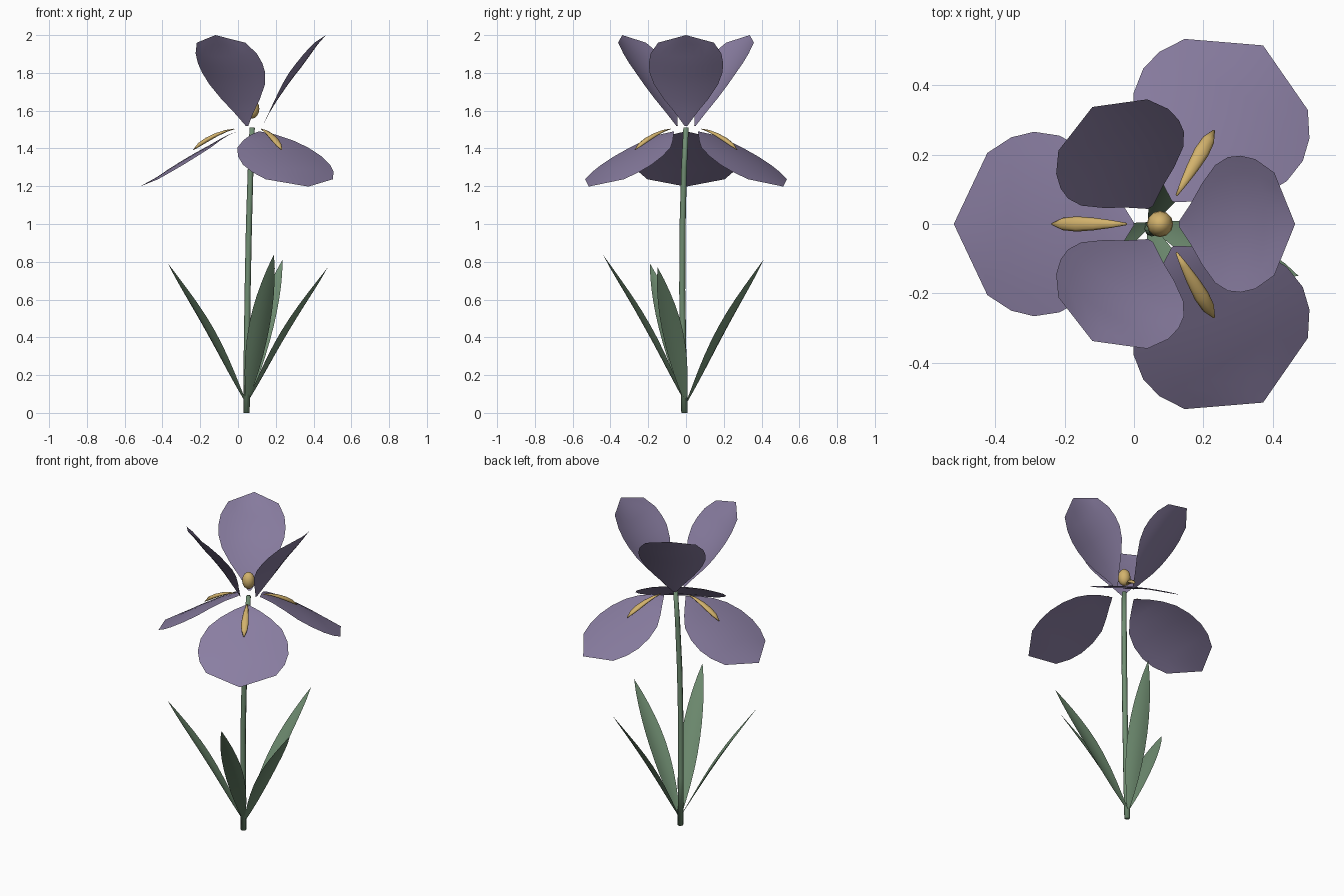
import bpy, bmesh, math
from mathutils import Vector, Matrix

if "Cube" in bpy.data.objects:
    bpy.data.objects.remove(bpy.data.objects["Cube"])


def material(name, rgb):
    m = bpy.data.materials.new(name)
    m.diffuse_color = (*rgb, 1)
    m.use_nodes = True
    m.node_tree.nodes["Principled BSDF"].inputs["Base Color"].default_value = m.diffuse_color
    return m


PURPLE = material("petal purple", (0.254, 0.209, 0.361))
GREEN = material("leaf green", (0.162, 0.270, 0.168))
YELLOW = material("pollen yellow", (0.645, 0.445, 0.150))


def finish(name, bm, mat, smooth=True):
    bmesh.ops.remove_doubles(bm, verts=bm.verts, dist=0.0005)
    me = bpy.data.meshes.new(name)
    bm.to_mesh(me)
    bm.free()
    me.materials.append(mat)
    for p in me.polygons:
        p.use_smooth = smooth
    ob = bpy.data.objects.new(name, me)
    bpy.context.collection.objects.link(ob)
    return ob


def blade(name, rows, cup, angle, origin, mat, across=8):
    """Thin curved sheet; rows are (distance out, height, half width)."""
    bm = bmesh.new()
    widest = max(r[2] for r in rows)
    turn = Matrix.Rotation(math.radians(angle), 3, 'Z')
    grid = []
    for i, (r, z, w) in enumerate(rows):
        a, b = rows[max(i - 1, 0)], rows[min(i + 1, len(rows) - 1)]
        normal = Vector((a[1] - b[1], 0, b[0] - a[0])).normalized()
        line = []
        for j in range(across + 1):
            s = 2 * j / across - 1
            p = Vector((r, s * w, z)) + normal * cup * (s * w / widest) ** 2
            line.append(bm.verts.new(turn @ p + Vector(origin)))
        grid.append(line)
    for a, b in zip(grid, grid[1:]):
        for j in range(across):
            bm.faces.new((a[j], b[j], b[j + 1], a[j + 1]))
    return finish(name, bm, mat)


def tube(name, path, mat, sides=8, flat=1.0, angle=0, origin=(0, 0, 0)):
    """Tapered sweep in the xz plane; path points are (x, y, z, radius)."""
    bm = bmesh.new()
    turn = Matrix.Rotation(math.radians(angle), 3, 'Z')
    rings = []
    for i, (x, y, z, rad) in enumerate(path):
        a, b = path[max(i - 1, 0)], path[min(i + 1, len(path) - 1)]
        t = Vector((b[0] - a[0], b[1] - a[1], b[2] - a[2])).normalized()
        side = Vector((0, 1, 0))
        up = t.cross(side).normalized()
        ring = []
        for k in range(sides):
            f = 2 * math.pi * k / sides
            p = Vector((x, y, z)) + side * rad * math.cos(f) + up * rad * flat * math.sin(f)
            ring.append(bm.verts.new(turn @ p + Vector(origin)))
        rings.append(ring)
    for a, b in zip(rings, rings[1:]):
        for k in range(sides):
            n = (k + 1) % sides
            bm.faces.new((a[k], a[n], b[n], b[k]))
    bm.faces.new(rings[0][::-1])
    bm.faces.new(rings[-1])
    bmesh.ops.recalc_face_normals(bm, faces=bm.faces)
    return finish(name, bm, mat)


CENTER = (0.075, 0, 0)

# Slightly bowed stem
tube("stem", [(0.045, -0.008, 0, 0.017), (0.047, -0.015, 0.3, 0.017),
              (0.051, -0.02, 0.65, 0.016), (0.058, -0.018, 1.0, 0.016),
              (0.067, -0.01, 1.3, 0.015), (0.075, 0, 1.51, 0.014)], GREEN)

# Drooping lower petals, each with a beard
FALL = [(0.075, 1.49, 0.004), (0.12, 1.475, 0.075), (0.17, 1.45, 0.15),
        (0.225, 1.418, 0.215), (0.30, 1.377, 0.255), (0.375, 1.333, 0.266),
        (0.44, 1.292, 0.25), (0.505, 1.248, 0.205), (0.595, 1.198, 0)]
BEARD = [(0.095, 0, 1.503, 0.003), (0.14, 0, 1.492, 0.011), (0.19, 0, 1.472, 0.018),
         (0.24, 0, 1.446, 0.022), (0.28, 0, 1.42, 0.018), (0.312, 0, 1.392, 0.003)]
for i, angle in enumerate((180, 60, -60), 1):
    blade(f"lower_petal_{i}", FALL, -0.022, angle, CENTER, PURPLE)
    tube(f"beard_{i}", BEARD, YELLOW, flat=0.55, angle=angle, origin=CENTER)

# Upright cupped upper petals
STANDARD = [(0.055, 1.52, 0.008), (0.092, 1.59, 0.06), (0.132, 1.655, 0.118),
            (0.18, 1.725, 0.17), (0.222, 1.782, 0.193), (0.26, 1.83, 0.197),
            (0.30, 1.885, 0.187), (0.345, 1.948, 0.148), (0.39, 2.0, 0)]
for i, angle in enumerate((0, 120, 240), 1):
    blade(f"upper_petal_{i}", STANDARD, 0.034, angle, CENTER, PURPLE)

# Pollen bud in the middle
bm = bmesh.new()
bmesh.ops.create_uvsphere(bm, u_segments=12, v_segments=8, radius=1,
                          matrix=Matrix.Translation((0.075, 0, 1.61)) @ Matrix.Diagonal((0.038, 0.038, 0.052, 1)))
finish("pollen_bud", bm, YELLOW)

# Long pointed leaves around the stem base: tip x, y, z
for i, (x, y, z) in enumerate([(-0.37, -0.19, 0.79), (0.19, -0.44, 0.838),
                               (0.235, 0.41, 0.81), (0.475, -0.15, 0.77)], 1):
    dx, dy = x - 0.045, y
    reach = math.hypot(dx, dy)
    rows = []
    for k in range(11):
        t = k / 10
        width = 0.058 * math.sin(math.pi * t ** 0.95) ** 0.85 if 0 < k < 10 else 0.006 * (1 - t)
        rows.append((reach * t, 0.05 + (z - 0.05) * t + 0.02 * math.sin(math.pi * t), width))
    blade(f"leaf_{i}", rows, 0.012, math.degrees(math.atan2(dy, dx)),
          (0.045, 0, 0), GREEN, across=4)
